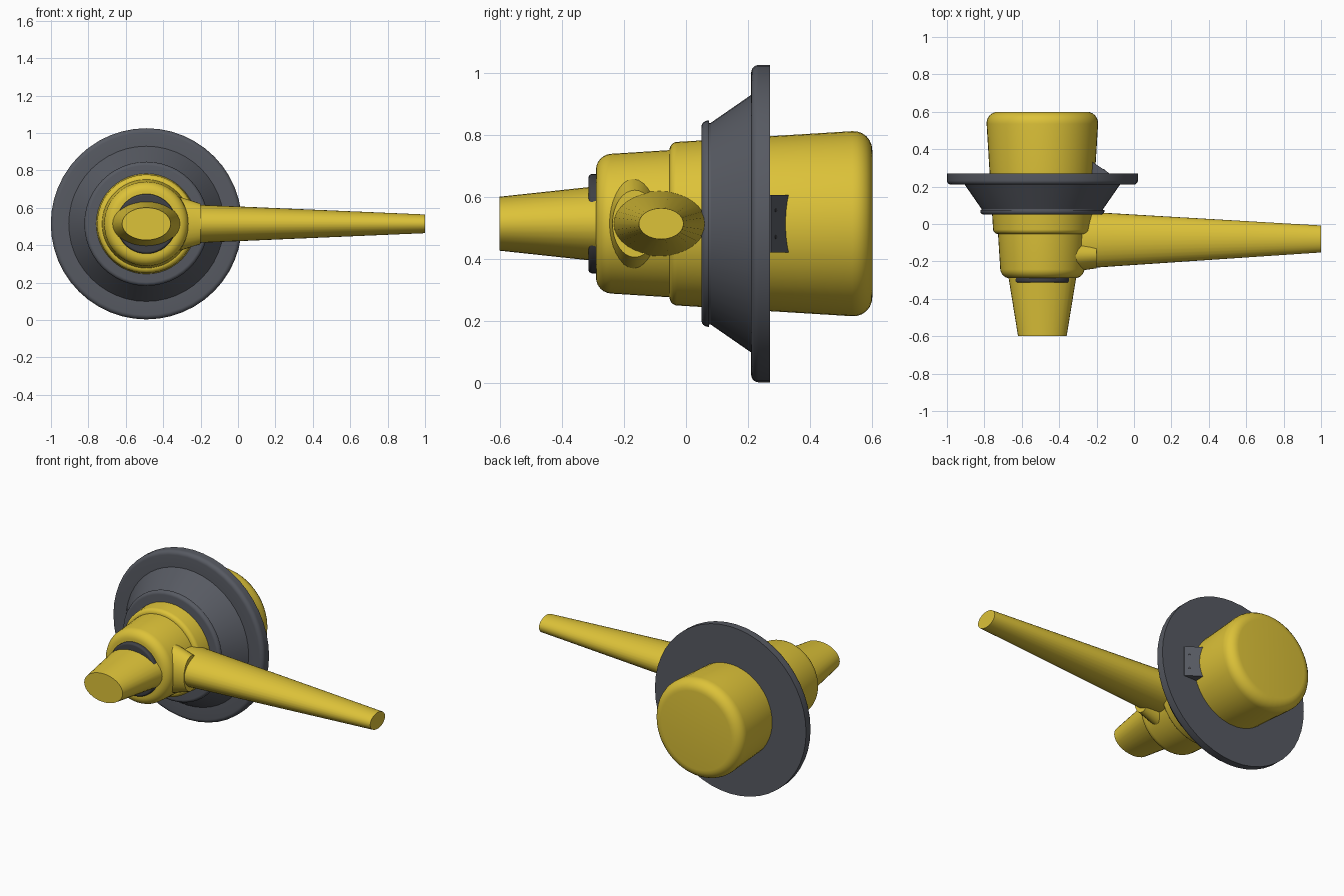
import bpy, bmesh, math
from mathutils import Vector

old = bpy.data.objects.get("Cube")
if old:
    bpy.data.objects.remove(old, do_unlink=True)

CX, CZ = -0.49, 0.514  # main axis of the turned parts


def material(name, rgb):
    m = bpy.data.materials.new(name)
    m.use_nodes = True
    color = (*rgb, 1.0)
    m.diffuse_color = color
    m.node_tree.nodes["Principled BSDF"].inputs["Base Color"].default_value = color
    return m


yellow = material("yellow plastic", (0.72, 0.54, 0.04))
grey = material("slate grey", (0.095, 0.102, 0.122))
dark = material("dark rubber", (0.05, 0.052, 0.06))


def finish(name, bm, mat, smooth=True):
    bmesh.ops.recalc_face_normals(bm, faces=bm.faces)
    mesh = bpy.data.meshes.new(name)
    bm.to_mesh(mesh)
    bm.free()
    mesh.materials.append(mat)
    ob = bpy.data.objects.new(name, mesh)
    bpy.context.collection.objects.link(ob)
    if smooth:
        bpy.ops.object.select_all(action='DESELECT')
        ob.select_set(True)
        bpy.context.view_layer.objects.active = ob
        bpy.ops.object.shade_smooth_by_angle(angle=math.radians(30))
    return ob


def loft(name, stations, mat, axis="Y", sides=48):
    """Capped skin over ellipses; station = (position, centre, half width, half height)."""
    bm = bmesh.new()
    rings = []
    for t, c, a, b in stations:
        ring = []
        for i in range(sides):
            ang = 2 * math.pi * i / sides
            u, z = c + a * math.cos(ang), CZ + b * math.sin(ang)
            ring.append(bm.verts.new((u, t, z) if axis == "Y" else (t, u, z)))
        rings.append(ring)
    for p, q in zip(rings, rings[1:]):
        for i in range(sides):
            j = (i + 1) % sides
            bm.faces.new((p[i], p[j], q[j], q[i]))
    bm.faces.new(rings[0])
    bm.faces.new(rings[-1])
    return finish(name, bm, mat)


def turned(name, corners, mat):
    """Solid of revolution; corner = (radius, y, fillet), flat caps at both ends."""
    pts = [Vector((0, corners[0][1]))]
    pts += [Vector(c[:2]) for c in corners]
    pts.append(Vector((0, corners[-1][1])))
    out = []
    for k, (_, _, f) in enumerate(corners, 1):
        p = pts[k]
        if f == 0:
            out.append(p)
            continue
        a = p + (pts[k - 1] - p).normalized() * f
        b = p + (pts[k + 1] - p).normalized() * f
        w = math.sqrt(0.5)
        for i in range(7):
            t = i / 6
            ka, kp, kb = (1 - t) ** 2, 2 * w * t * (1 - t), t * t
            out.append((a * ka + p * kp + b * kb) / (ka + kp + kb))
    return loft(name, [(p.y, CX, p.x, p.x) for p in out], mat)


# Main housing with stepped shoulder and rounded ends
turned("housing", [(0.222, -0.29, 0.048), (0.237, -0.053, 0),
                   (0.262, -0.053, 0.024), (0.302, 0.6, 0.065)], yellow)

# Conical collar and mounting flange
turned("flange", [(0.332, 0.05, 0.02), (0.332, 0.074, 0), (0.325, 0.074, 0),
                  (0.325, 0.08, 0), (0.415, 0.21, 0), (0.511, 0.21, 0.024),
                  (0.511, 0.27, 0)], grey)

# Rubber ring and flattened nozzle at the front
turned("gasket", [(0.16, -0.314, 0.012), (0.16, -0.28, 0)], dark)
loft("nozzle", [(-0.6, CX, 0.13, 0.087), (-0.2, CX, 0.195, 0.13)], yellow, sides=32)

# Tapered side arm and the boss at its root
loft("side_arm", [(-0.4, -0.086, 0.16, 0.11), (1.0, -0.08, 0.072, 0.05)],
     yellow, axis="X", sides=32)
loft("arm_boss", [(-0.36, -0.17, 0.09, 0.16), (-0.2, -0.165, 0.072, 0.108)],
     yellow, axis="X", sides=32)

# Wedge-shaped clip behind the flange
bm = bmesh.new()
outline = [(-0.27, 0.265), (-0.135, 0.265), (-0.135, 0.274), (-0.25, 0.35), (-0.27, 0.35)]
face = bm.faces.new([bm.verts.new((x, y, CZ - 0.093)) for x, y in outline])
top = bmesh.ops.extrude_face_region(bm, geom=[face])["geom"]
bmesh.ops.translate(bm, vec=(0, 0, 0.186),
                    verts=[g for g in top if isinstance(g, bmesh.types.BMVert)])
finish("clip", bm, grey, smooth=False)

# Two small fastener holes on the clip's sloping face
slope = Vector((0.076, 0.115, 0)).normalized()
for side, dz in (("lower", -0.043), ("upper", 0.043)):
    bm = bmesh.new()
    bmesh.ops.create_cone(bm, cap_ends=True, segments=12, radius1=0.006,
                          radius2=0.006, depth=0.004)
    turn = Vector((0, 0, 1)).rotation_difference(slope).to_matrix()
    bmesh.ops.rotate(bm, cent=(0, 0, 0), matrix=turn, verts=bm.verts)
    bmesh.ops.translate(bm, vec=(-0.158, 0.2892, CZ + dz), verts=bm.verts)
    finish(side + "_clip_hole", bm, dark, smooth=False)
